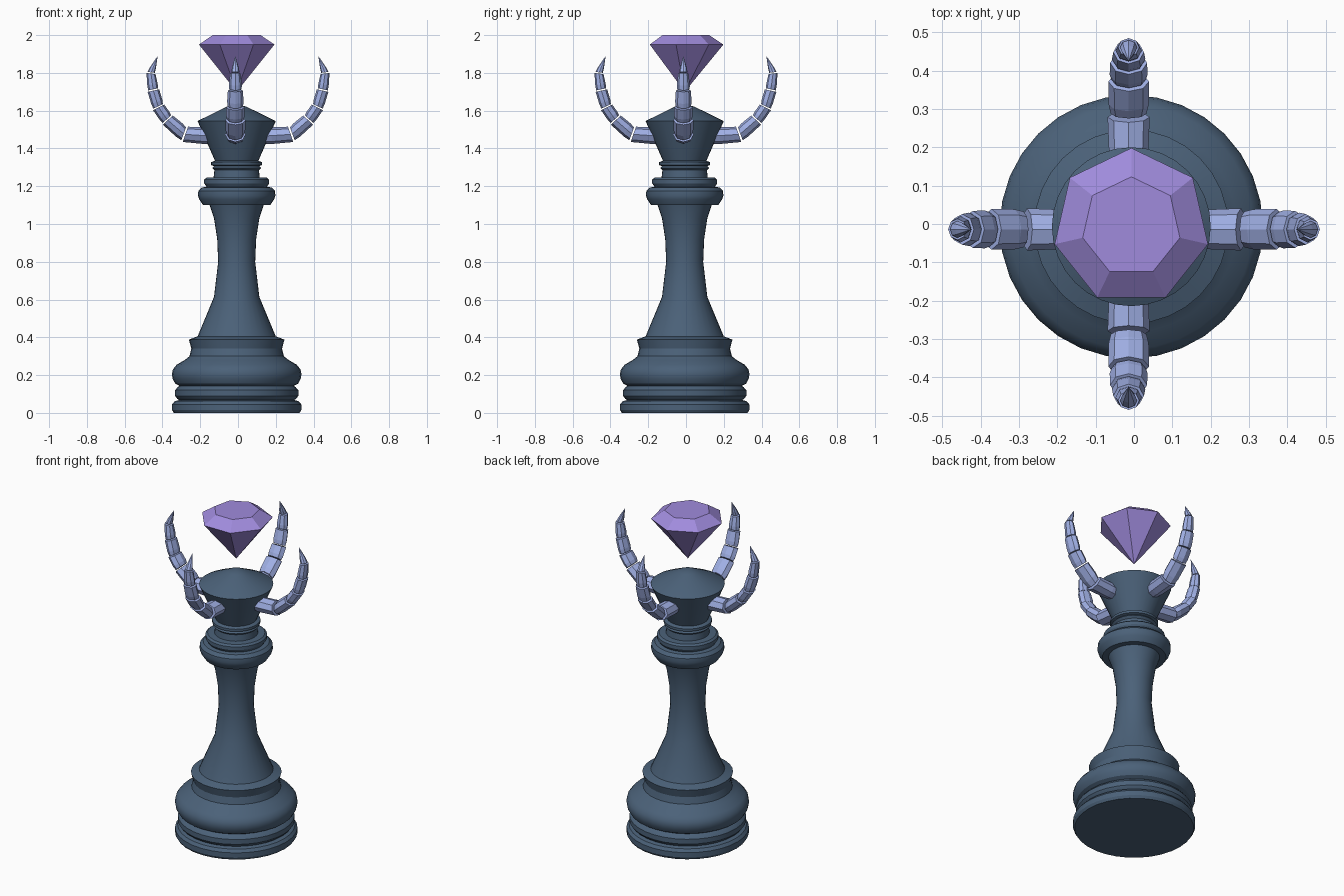
import bpy, bmesh
from math import sin, cos, pi
from mathutils import Vector, Matrix

if "Cube" in bpy.data.objects:
    bpy.data.objects.remove(bpy.data.objects["Cube"])

CX = CY = -0.007  # axis of the turned body


def material(name, rgb):
    m = bpy.data.materials.new(name)
    m.diffuse_color = (*rgb, 1)
    m.use_nodes = True
    m.node_tree.nodes["Principled BSDF"].inputs["Base Color"].default_value = m.diffuse_color
    return m


def finish(name, bm, mat, smooth=None):
    bmesh.ops.recalc_face_normals(bm, faces=bm.faces)
    me = bpy.data.meshes.new(name)
    bm.to_mesh(me)
    bm.free()
    ob = bpy.data.objects.new(name, me)
    bpy.context.collection.objects.link(ob)
    me.materials.append(mat)
    if smooth:
        bpy.ops.object.select_all(action='DESELECT')
        ob.select_set(True)
        bpy.context.view_layer.objects.active = ob
        bpy.ops.object.shade_smooth_by_angle(angle=smooth)
    return ob


def loft(bm, rings):
    """Skin a list of point rings; a one-point ring becomes an apex, open ends are capped."""
    vs = [[bm.verts.new(p) for p in r] for r in rings]
    for a, b in zip(vs, vs[1:]):
        n = max(len(a), len(b))
        for i in range(n):
            j = (i + 1) % n
            if len(b) == 1:
                bm.faces.new((a[i], a[j], b[0]))
            elif len(a) == 1:
                bm.faces.new((a[0], b[j], b[i]))
            else:
                bm.faces.new((a[i], a[j], b[j], b[i]))
    for end in (vs[0], vs[-1]):
        if len(end) > 2:
            bm.faces.new(end)


def turned(profile, n):
    rings = []
    for r, z in profile:
        if r == 0:
            rings.append([(CX, CY, z)])
        else:
            rings.append([(CX + r * cos(pi / 2 + 2 * pi * i / n),
                           CY + r * sin(pi / 2 + 2 * pi * i / n), z) for i in range(n)])
    return rings


stone = material("dark_blue", (0.07, 0.12, 0.19))
horn = material("pale_blue", (0.35, 0.43, 0.78))
violet = material("violet", (0.35, 0.26, 0.72))

# turned body: base rings, stem, collars, flared head
profile = [
    (.333, 0), (.342, .015), (.342, .045), (.328, .062), (.305, .068),
    (.315, .075), (.326, .09), (.326, .12), (.312, .137), (.303, .143),
    (.325, .155), (.339, .18), (.343, .205), (.338, .23), (.318, .255), (.275, .28),
    (.25, .30), (.24, .34), (.253, .388), (.207, .405),
    (.12, .614), (.098, .80), (.103, .92), (.12, 1.03), (.143, 1.10),
    (.178, 1.10), (.198, 1.13), (.205, 1.15), (.203, 1.175), (.185, 1.193), (.16, 1.197),
    (.172, 1.215), (.172, 1.235), (.16, 1.245), (.122, 1.247), (.118, 1.285),
    (.13, 1.297), (.12, 1.307), (.135, 1.312), (.135, 1.327), (.115, 1.335),
    (.207, 1.545), (.187, 1.555), (.05, 1.622), (0, 1.634)]
bm = bmesh.new()
loft(bm, turned(profile, 32))
finish("body", bm, stone, 0.5)

# seven-sided floating gem
bm = bmesh.new()
loft(bm, turned([(0, 1.70), (.205, 1.95), (.13, 2.0)], 7))
finish("gem", bm, violet)

# claw joints: reach, height, half width across, half thickness
joints = [(.13, 1.465, .050, .046), (.285, 1.475, .053, .041), (.375, 1.553, .051, .034),
          (.422, 1.62, .046, .032), (.449, 1.71, .038, .030), (.461, 1.80, .026, .023),
          (.425, 1.89, 0, 0)]
P = [Vector((x, 0, z)) for x, z, _, _ in joints]


def claw_ring(k, t, scale):
    """Oval eight-sided ring at fraction t of segment k."""
    a, b = joints[k], joints[k + 1]
    c = P[k].lerp(P[k + 1], t)
    d0 = (P[min(k + 1, len(P) - 1)] - P[max(k - 1, 0)]).normalized()
    d1 = (P[min(k + 2, len(P) - 1)] - P[k]).normalized()
    d = d0.lerp(d1, t).normalized()
    side = Vector((-d.z, 0, d.x))
    w = (a[2] * (1 - t) + b[2] * t) * scale
    h = (a[3] * (1 - t) + b[3] * t) * scale
    return [c + Vector((0, w * cos(pi * i / 4), 0)) + side * (h * sin(pi * i / 4))
            for i in range(8)]


def claw(name, angle, offset):
    bm = bmesh.new()
    for k in range(len(P) - 1):
        rings = [claw_ring(k, .03, .88), claw_ring(k, .3, 1.0)]
        if k == len(P) - 2:
            rings += [claw_ring(k, .6, 1.0), [P[-1]]]
        else:
            rings += [claw_ring(k, .96, 1.04)]
        loft(bm, rings)
    bm.transform(Matrix.Translation(offset) @ Matrix.Rotation(angle, 4, 'Z'))
    finish(name, bm, horn)


# four segmented claws around the head
for name, q in (("right", 0), ("back", 1), ("left", 2), ("front", 3)):
    off = (0, -.014, 0) if q % 2 == 0 else (-.014, 0, 0)
    claw(name + "_claw", q * pi / 2, Vector(off))
